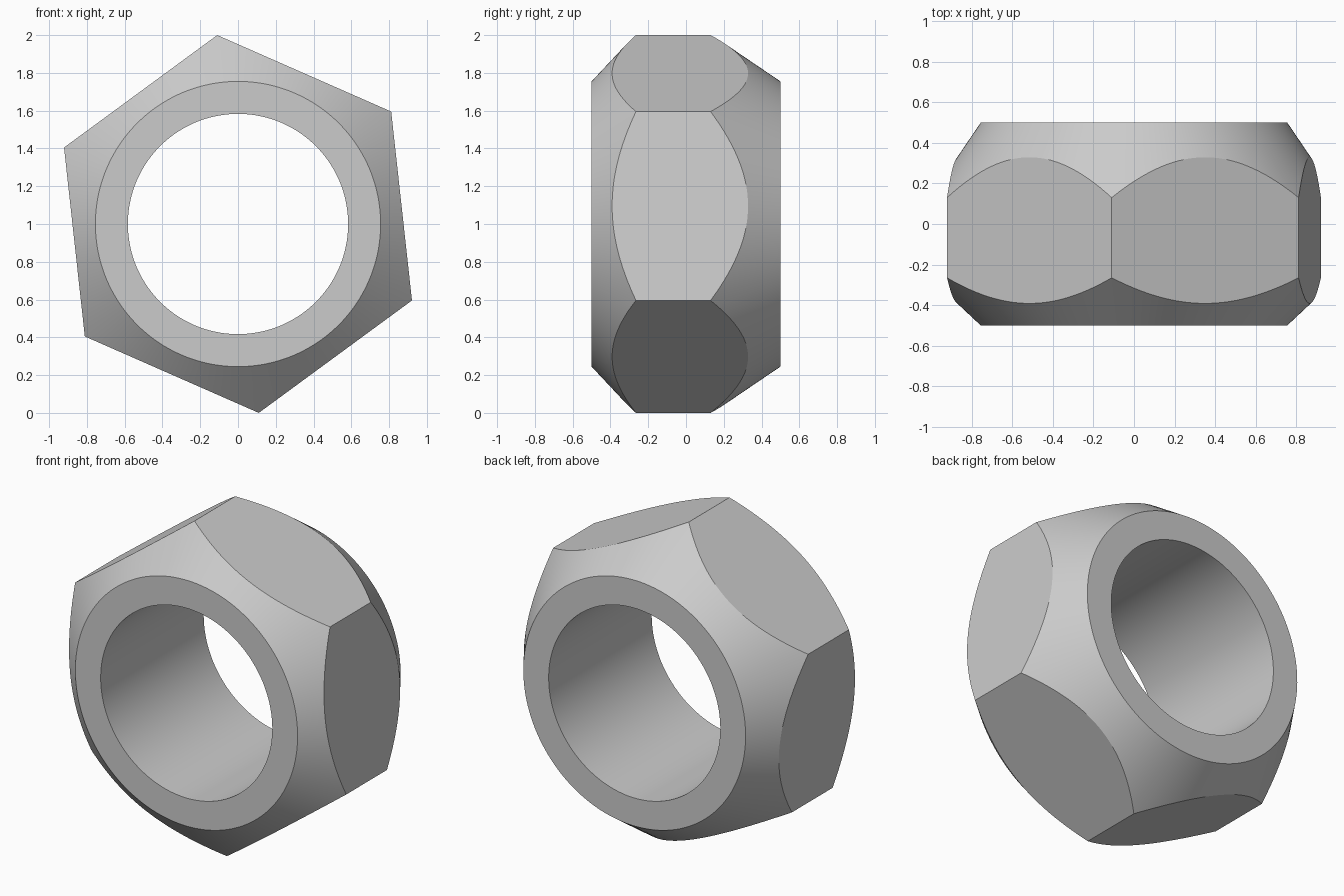
import bpy, bmesh
from math import sin, cos, pi, atan

cube = bpy.data.objects.get("Cube")
if cube:
    bpy.data.objects.remove(cube, do_unlink=True)

SIDE_STEPS = 32                 # segments along each of the six sides
TURN = atan(0.11)               # the nut is rolled slightly about its axis
CORNER = 1 / cos(TURN)          # hexagon corner radius
BORE, RIM = 0.583, 0.755        # hole and flat end ring radii
HALF = 0.5                      # half the depth
FRONT_CORNER, BACK_CORNER = -0.265, 0.13   # where the chamfers meet the corners


def chamfer_y(radius, end_y, corner_y):
    """Depth of a conical chamfer at a given radius."""
    return end_y + (corner_y - end_y) * (radius - RIM) / (CORNER - RIM)


steel = bpy.data.materials.new("grey steel")
steel.use_nodes = True
grey = (0.6, 0.6, 0.6, 1)
steel.diffuse_color = grey
steel.node_tree.nodes["Principled BSDF"].inputs["Base Color"].default_value = grey

# One closed cross-section per angle, following the hexagon outline
bm = bmesh.new()
sections = []
for side in range(6):
    for step in range(SIDE_STEPS):
        local = (step / SIDE_STEPS - 0.5) * pi / 3
        angle = pi / 2 + TURN + pi / 6 + side * pi / 3 + local
        outer = CORNER * cos(pi / 6) / cos(local)
        profile = [
            (BORE, -HALF), (RIM, -HALF),
            (outer, chamfer_y(outer, -HALF, FRONT_CORNER)),
            (outer, chamfer_y(outer, HALF, BACK_CORNER)),
            (RIM, HALF), (BORE, HALF),
        ]
        sections.append([bm.verts.new((r * cos(angle), y, 1 + r * sin(angle)))
                         for r, y in profile])

# Skin neighbouring sections: end rings, chamfers, flats and bore
for i, a in enumerate(sections):
    b = sections[(i + 1) % len(sections)]
    for j in range(len(a)):
        k = (j + 1) % len(a)
        bm.faces.new((a[j], a[k], b[k], b[j]))
bmesh.ops.recalc_face_normals(bm, faces=bm.faces[:])

mesh = bpy.data.meshes.new("hex_nut")
bm.to_mesh(mesh)
bm.free()
mesh.materials.append(steel)
nut = bpy.data.objects.new("hex_nut", mesh)
bpy.context.collection.objects.link(nut)

# Smooth cones and bore, sharp edges between surfaces
bpy.ops.object.select_all(action="DESELECT")
nut.select_set(True)
bpy.context.view_layer.objects.active = nut
bpy.ops.object.shade_smooth_by_angle(angle=pi / 7)
